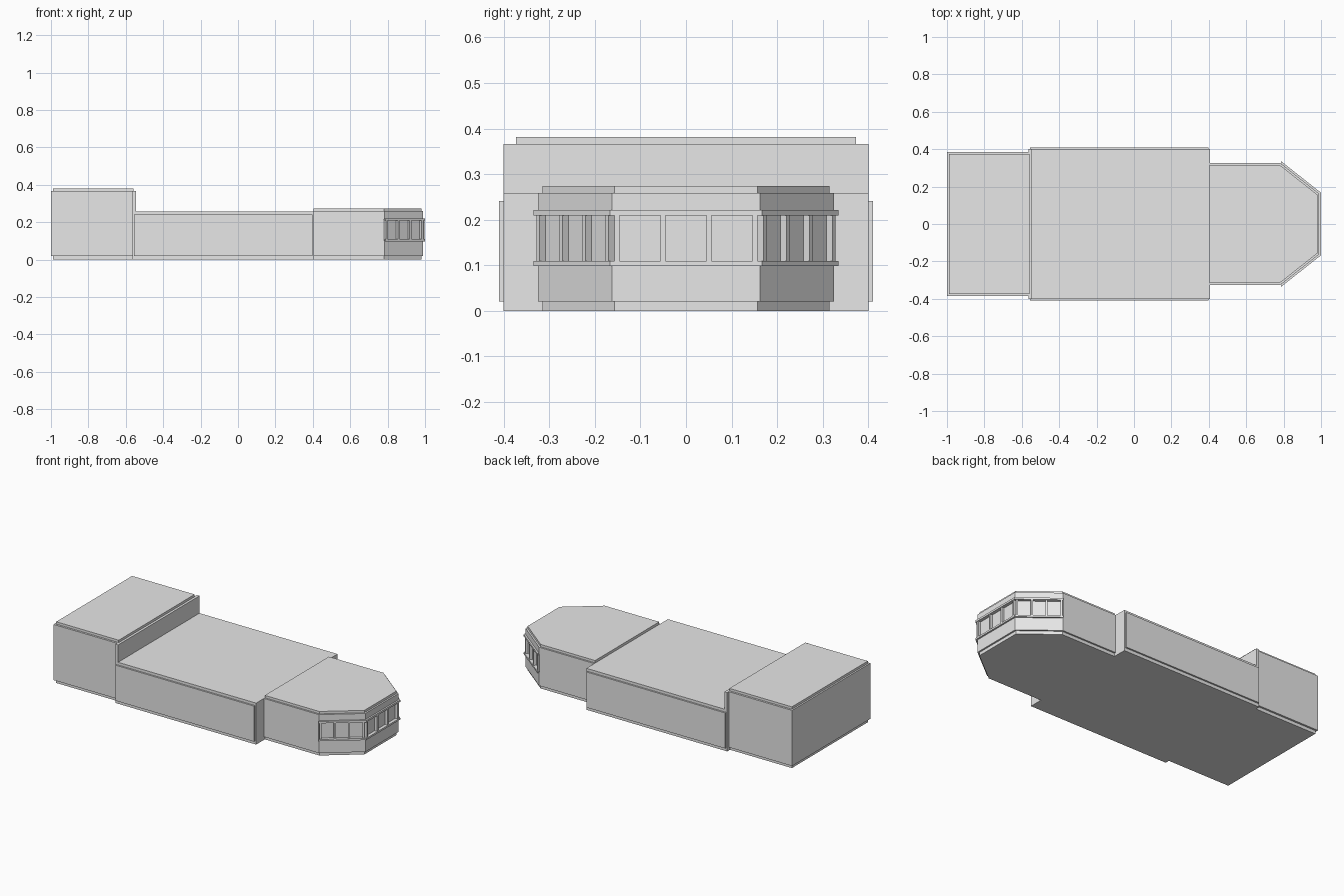
import bpy, bmesh
from mathutils import Vector

cube = bpy.data.objects.get("Cube")
if cube:
    bpy.data.objects.remove(cube, do_unlink=True)

grey = bpy.data.materials.new("light_grey")
grey.use_nodes = True
colour = (0.8, 0.8, 0.8, 1)
grey.diffuse_color = colour
grey.node_tree.nodes["Principled BSDF"].inputs["Base Color"].default_value = colour


def prism(name, outline, z0, z1):
    """Extrude a counter-clockwise outline from z0 to z1."""
    bm = bmesh.new()
    face = bm.faces.new([bm.verts.new((p[0], p[1], z0)) for p in outline])
    top = bmesh.ops.extrude_face_region(bm, geom=[face])["geom"]
    verts = [v for v in top if isinstance(v, bmesh.types.BMVert)]
    bmesh.ops.translate(bm, verts=verts, vec=(0, 0, z1 - z0))
    bmesh.ops.recalc_face_normals(bm, faces=bm.faces)
    mesh = bpy.data.meshes.new(name)
    bm.to_mesh(mesh)
    bm.free()
    mesh.materials.append(grey)
    obj = bpy.data.objects.new(name, mesh)
    bpy.context.collection.objects.link(obj)


def block(name, x0, x1, half, z0, z1):
    prism(name, [(x0, -half), (x1, -half), (x1, half), (x0, half)], z0, z1)


def cabin_outline(d):
    """Angled nose outline, pushed out by d."""
    k = d * 0.36
    m = d * 0.5
    side = [(0.405, -0.315 - d), (0.78 + k, -0.315 - d), (0.98 + d, -0.157 - m)]
    return side + [(x, -y) for x, y in reversed(side)]


# Rear tall block: inner core, cladding and front frame
block("rear_core", -0.99, -0.56, 0.373, 0, 0.381)
block("rear_cladding", -1.0, -0.562, 0.385, 0.02, 0.366)
block("rear_frame", -0.564, -0.545, 0.4, 0, 0.366)

# Low middle block with proud side panels
block("middle_core", -0.545, 0.405, 0.4, 0, 0.258)
block("middle_side_panels", -0.556, 0.397, 0.41, 0.02, 0.241)

# Front cabin: core also forms the recessed window panes
body = cabin_outline(0.01)
prism("cabin_core", cabin_outline(0), 0, 0.274)
prism("cabin_lower_wall", body, 0.02, 0.102)
prism("cabin_upper_wall", body, 0.216, 0.259)
block("cabin_side_wall", 0.405, 0.78, 0.325, 0.102, 0.216)

# Window sill and head rails wrap only the nose
rail = cabin_outline(0.02)[1:5]
prism("window_sill", rail, 0.098, 0.109)
prism("window_head", rail, 0.209, 0.221)

# Window posts: four along each of the three nose faces
corners = [Vector(p) for p in cabin_outline(0)[1:5]]
post_width = 0.011
for i in range(3):
    a, b = corners[i], corners[i + 1]
    along = (b - a).normalized()
    out = Vector((along.y, -along.x)) * 0.017
    for j in range(4):
        p = a + along * ((b - a).length - post_width) * j / 3
        q = p + along * post_width
        prism("window_post", [p, p + out, q + out, q], 0.105, 0.213)
